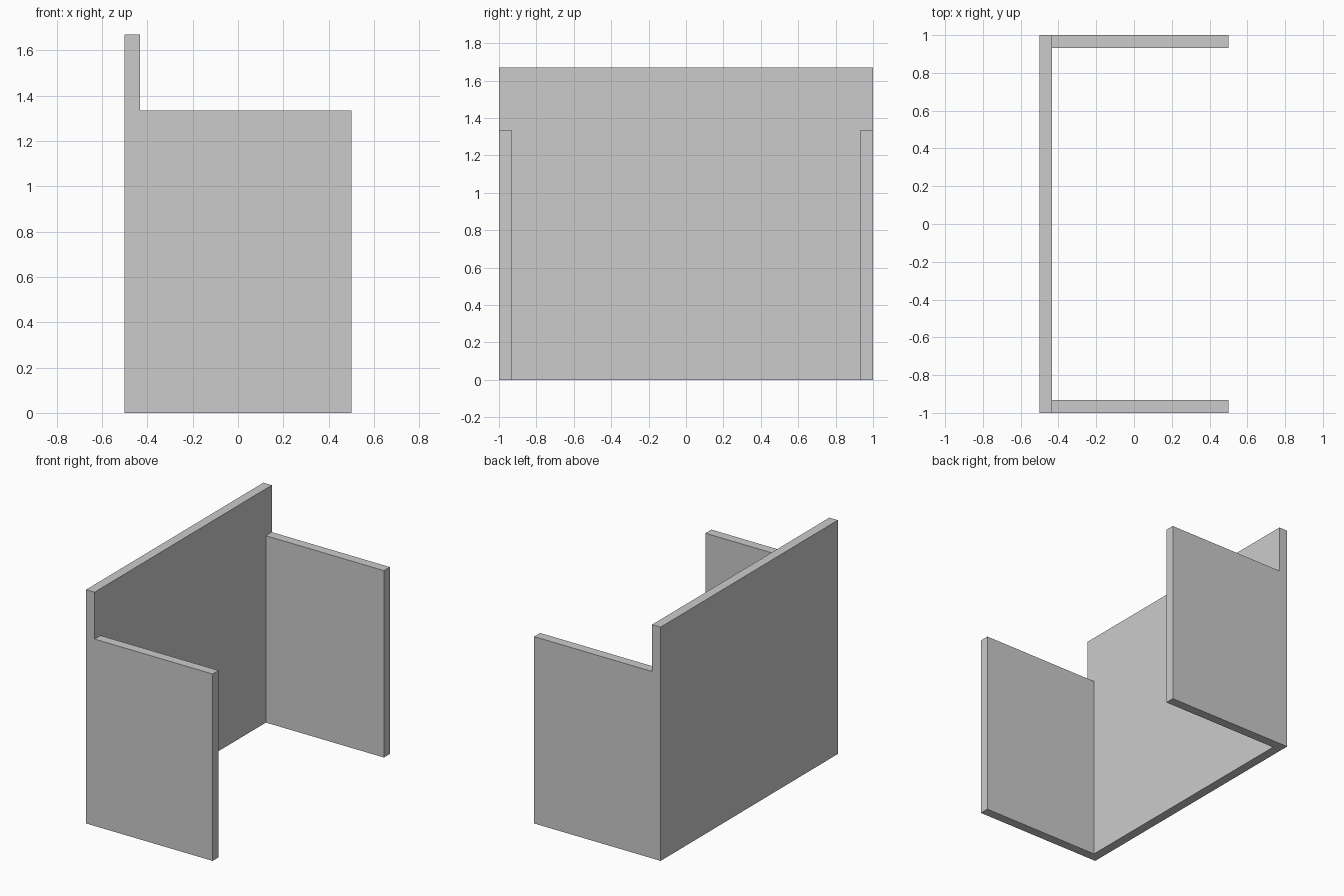
import bpy

if "Cube" in bpy.data.objects:
    bpy.data.objects.remove(bpy.data.objects["Cube"])

T = 0.067          # panel thickness
BACK_H = 1.67      # height of the tall panel
SIDE_H = 1.335     # height of the two wings
INNER_X = -0.5 + T


def box(name, lo, hi):
    """Axis-aligned box between two corners, with its scale applied."""
    centre = [(a + b) / 2 for a, b in zip(lo, hi)]
    bpy.ops.mesh.primitive_cube_add(size=1, location=centre)
    ob = bpy.context.object
    ob.name = name
    ob.scale = [b - a for a, b in zip(lo, hi)]
    bpy.ops.object.transform_apply(location=True, rotation=False, scale=True)
    return ob


# Three-sided screen: one solid block, carved into a U-shaped wall
screen = box("three_sided_screen", (-0.5, -1, 0), (0.5, 1, BACK_H))

# Open interior between the wings, and the space above the lower wings
cutters = [
    box("interior_cutter", (INNER_X, -1 + T, -0.5), (1, 1 - T, 2)),
    box("wing_top_cutter", (INNER_X, -1.5, SIDE_H), (1, 1.5, 2)),
]
for cutter in cutters:
    mod = screen.modifiers.new(cutter.name, 'BOOLEAN')
    mod.operation = 'DIFFERENCE'
    mod.solver = 'EXACT'
    mod.object = cutter
    cutter.hide_render = True

# Bake the cuts so that only the finished wall remains
bpy.ops.object.select_all(action='DESELECT')
screen.select_set(True)
bpy.context.view_layer.objects.active = screen
for mod in list(screen.modifiers):
    bpy.ops.object.modifier_apply(modifier=mod.name)
for cutter in cutters:
    bpy.data.objects.remove(cutter)
